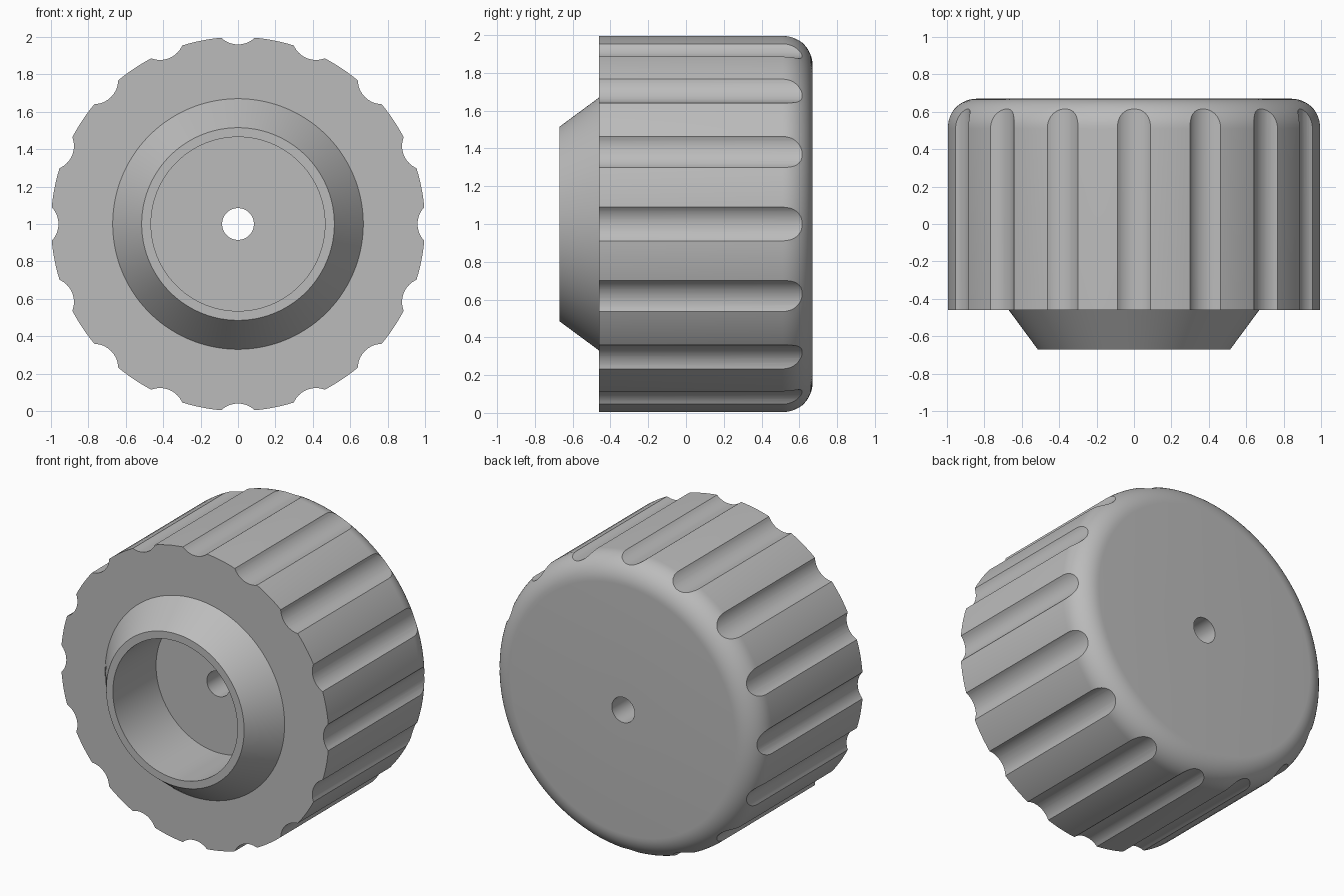
import bpy, bmesh
from math import sin, cos, pi, radians
from mathutils import Matrix, Vector

cube = bpy.data.objects.get("Cube")
if cube:
    bpy.data.objects.remove(cube, do_unlink=True)

BACK, SHOULDER, FRONT = 0.67, -0.46, -0.67
FILLET = 0.16
FLUTES = 16
CENTRE = Vector((0, 0, 1))

grey = bpy.data.materials.new("plain grey")
grey.use_nodes = True
colour = (0.5, 0.5, 0.5, 1)
grey.diffuse_color = colour
grey.node_tree.nodes["Principled BSDF"].inputs["Base Color"].default_value = colour


def make_object(name, bm):
    bmesh.ops.recalc_face_normals(bm, faces=bm.faces)
    mesh = bpy.data.meshes.new(name)
    bm.to_mesh(mesh)
    bm.free()
    mesh.materials.append(grey)
    obj = bpy.data.objects.new(name, mesh)
    bpy.context.collection.objects.link(obj)
    return obj


def lathe(name, profile, segments):
    """Turn a closed (radius, y) outline around the knob axis."""
    bm = bmesh.new()
    rings = []
    for i in range(segments):
        a = 2 * pi * (i + 0.5) / segments
        rings.append([bm.verts.new(CENTRE + Vector((r * sin(a), y, r * cos(a))))
                      for r, y in profile])
    n = len(profile)
    for i, ring in enumerate(rings):
        following = rings[(i + 1) % segments]
        for j in range(n):
            k = (j + 1) % n
            bm.faces.new((ring[j], ring[k], following[k], following[j]))
    return make_object(name, bm)


# Knob body: through hole, socket, tapered collar, shoulder, rounded back
fillet = [(1 - FILLET + FILLET * cos(t), BACK - FILLET + FILLET * sin(t))
          for t in (radians(90) * i / 12 for i in range(13))]
outline = [(0.085, BACK), (0.085, -0.21), (0.465, -0.21), (0.465, FRONT),
           (0.515, FRONT), (0.67, SHOULDER), (1, SHOULDER)] + fillet
knob = lathe("knob", outline, 128)

# Grip flutes: a ring of rods cut out of the rim
bm = bmesh.new()
for i in range(FLUTES):
    place = (Matrix.Translation(CENTRE)
             @ Matrix.Rotation(2 * pi * i / FLUTES, 4, 'Y')
             @ Matrix.Translation((1.09, 0.1, 0))
             @ Matrix.Rotation(pi / 2, 4, 'X'))
    bmesh.ops.create_cone(bm, cap_ends=True, segments=64, radius1=0.13,
                          radius2=0.13, depth=1.5, matrix=place)
cutter = make_object("flute_cutter", bm)
cutter.hide_render = True

cut = knob.modifiers.new("flutes", 'BOOLEAN')
cut.operation = 'DIFFERENCE'
cut.solver = 'EXACT'
cut.object = cutter

bpy.ops.object.select_all(action='DESELECT')
knob.select_set(True)
bpy.context.view_layer.objects.active = knob
bpy.ops.object.modifier_apply(modifier=cut.name)
bpy.data.objects.remove(cutter, do_unlink=True)
bpy.ops.object.shade_smooth_by_angle(angle=radians(25))
